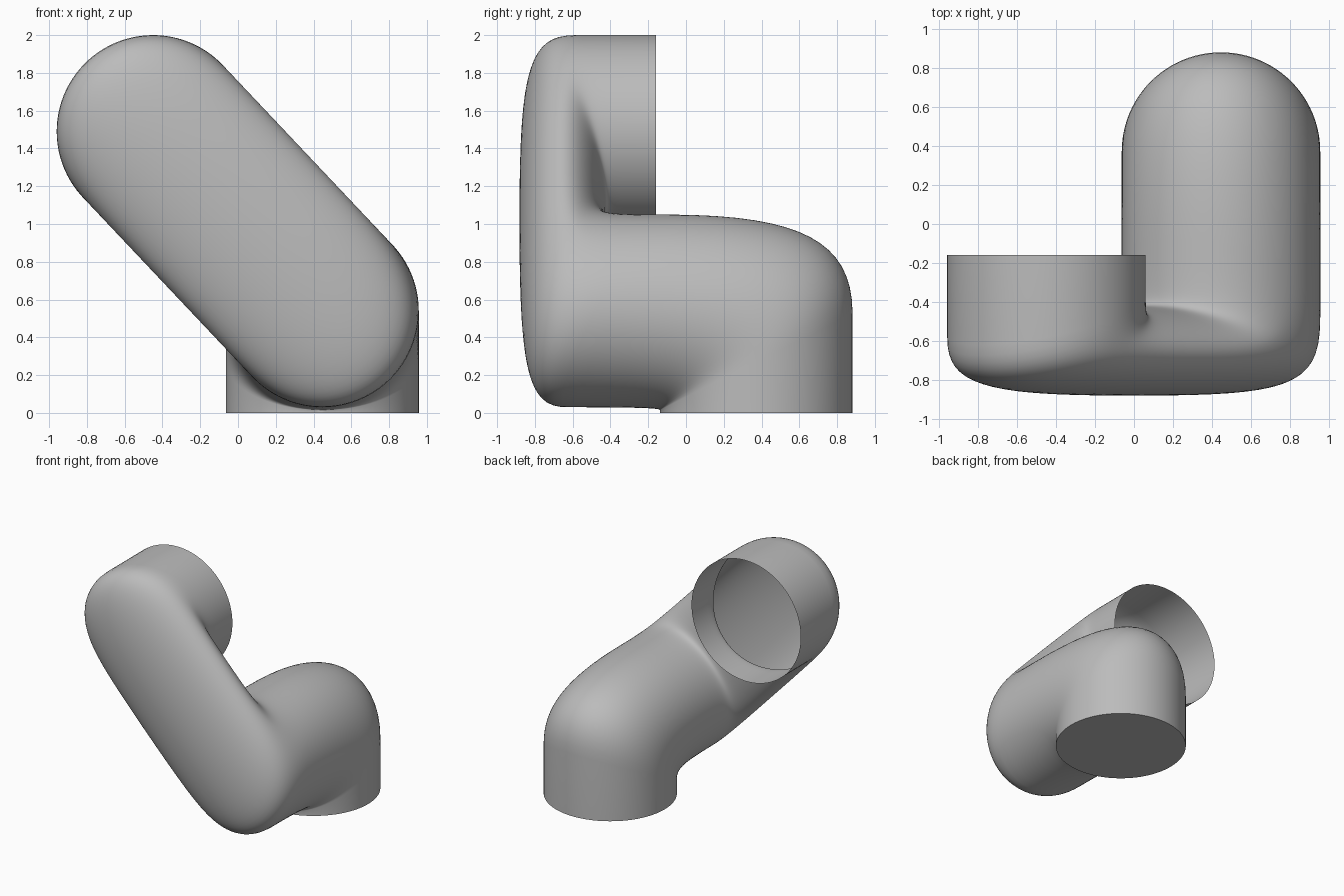
import bpy, bmesh, math
from mathutils import Vector

if "Cube" in bpy.data.objects:
    bpy.data.objects.remove(bpy.data.objects["Cube"])

R = 0.51                                   # pipe radius
N = 96                                     # sides of the pipe
STEPS = 16                                 # rings per rounded corner
LOW = Vector((0.447, 0.372, 0.54))         # axes of the lower and upper ends
HIGH = Vector((-0.45, 0, 1.49))
MID_Y, TILT = -0.655, 0.445                # depth and slant of the flattened middle
SPLITS = (0.5, 0.72, 0.5, 0.36)            # where neighbouring bends meet on each segment
U = Vector((HIGH.x - LOW.x, HIGH.z - LOW.z)).normalized()

grey = bpy.data.materials.new("mid grey")
grey.diffuse_color = (0.5, 0.5, 0.5, 1)
grey.use_nodes = True
grey.node_tree.nodes["Principled BSDF"].inputs["Base Color"].default_value = grey.diffuse_color


def guide(a):
    """Lengthwise corner points of one pipe line, and how far it lies inside the U-turn."""
    off = Vector((math.cos(a), math.sin(a))) * R
    along = off.dot(U)
    end = off - 2 * along * U              # the U-turn mirrors the section
    x0, y0, z0 = LOW.x + off.x, LOW.y + off.y, LOW.z + off.y
    x1, z1 = HIGH.x + end.x, HIGH.z + end.y
    y_mid = MID_Y + TILT * along
    return [Vector(p) for p in (
        (x0, y0, 0), (x0, y0, z0), (x0, y_mid, z0),
        (x1, y_mid, z1), (x1, -0.16, z1))], along / R


def rounded(p, inner):
    """Round every corner with a conic; a larger weight gives a tighter bend."""
    tight = 1.9 + 2.5 * max(0, inner)
    out = [p[0]]
    for i in range(1, len(p) - 1):
        a, b = p[i - 1].lerp(p[i], SPLITS[i - 1]), p[i]
        c = p[i].lerp(p[i + 1], SPLITS[i])
        w = 1.2 if i == 1 else tight
        for k in range(0 if i == 1 else 1, STEPS + 1):
            t = k / STEPS
            f, g, h = (1 - t) ** 2, 2 * w * t * (1 - t), t * t
            out.append((a * f + b * g + c * h) / (f + g + h))
    return out + [p[-1]]


# bent pipe: swept skin, closed base, open upper end
bm = bmesh.new()
lines = [[bm.verts.new(v) for v in rounded(*guide(2 * math.pi * i / N))] for i in range(N)]
for i in range(N):
    a, b = lines[i], lines[(i + 1) % N]
    for k in range(len(a) - 1):
        bm.faces.new((a[k], b[k], b[k + 1], a[k + 1]))
bm.faces.new([l[0] for l in reversed(lines)])
bm.normal_update()
mesh = bpy.data.meshes.new("bent_pipe")
bm.to_mesh(mesh)
bm.free()
mesh.materials.append(grey)
pipe = bpy.data.objects.new("bent_pipe", mesh)
bpy.context.collection.objects.link(pipe)
bpy.context.view_layer.objects.active = pipe
pipe.select_set(True)
bpy.ops.object.shade_smooth_by_angle(angle=math.radians(40))
